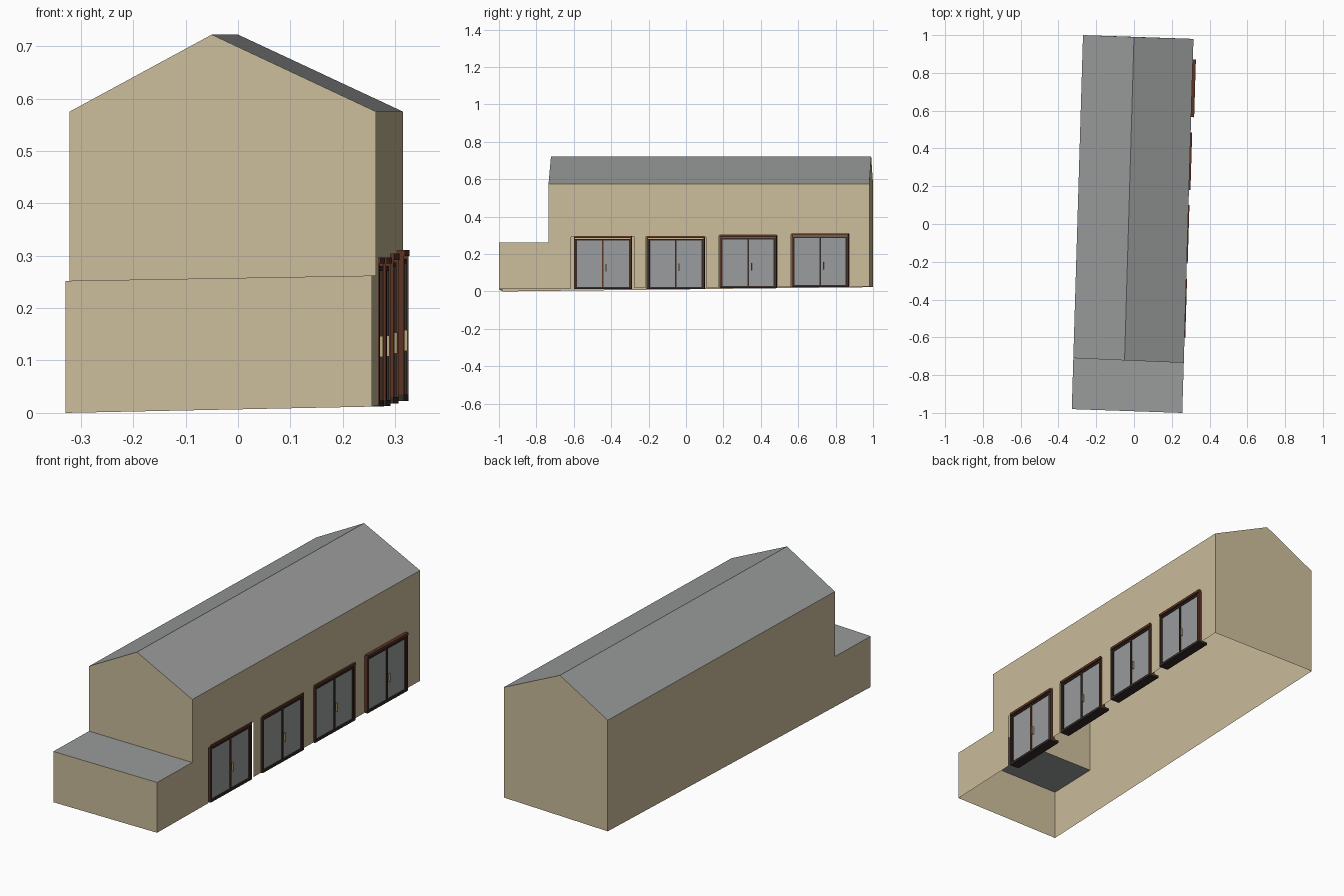
import bpy, bmesh, math
from mathutils import Matrix, Vector

cube = bpy.data.objects.get("Cube")
if cube:
    bpy.data.objects.remove(cube, do_unlink=True)


def material(name, rgb):
    m = bpy.data.materials.new(name)
    m.use_nodes = True
    m.diffuse_color = (*rgb, 1)
    m.node_tree.nodes["Principled BSDF"].inputs["Base Color"].default_value = (*rgb, 1)
    return m


WALL = material("sand wall", (0.60, 0.51, 0.33))
GREY = material("grey roof", (0.32, 0.33, 0.325))
GLASS = material("grey glass", (0.32, 0.33, 0.335))
BROWN = material("red brown trim", (0.11, 0.035, 0.018))
DARK = material("dark frame", (0.035, 0.025, 0.02))
TAN = material("tan handle", (0.52, 0.40, 0.20))

SLOPE = 0.03                      # the building is turned slightly in plan
EAVE, RIDGE = 0.575, 0.722
PORCH_L, PORCH_R = 0.252, 0.262


def right_x(y):
    return 0.2855 + SLOPE * y


def left_x(y):
    return -0.30 + SLOPE * y


def right_ground(y):
    return 0.012 + 0.0075 * (y + 1)


def right(y, z):
    return (right_x(y), y, z)


def left(y, z):
    return (left_x(y), y, z)


# Door positions: start y, end y, bottom z, top z, projection, opening margin
doors = [(-0.60, -0.29, 0.012, 0.297, 0.002, 0.014),
         (-0.21, 0.10, 0.013, 0.297, 0.003, 0.006),
         (0.18, 0.485, 0.018, 0.304, 0.006, 0.004),
         (0.565, 0.87, 0.023, 0.311, 0.014, 0.004)]

# Key corners of the shell
FR, MR, BR = -1.0, -0.735, 0.98    # right side: porch front, main front, back
FL, ML, BL = -0.98, -0.71, 1.0     # left side
ridge_front = (-0.05, -0.722, RIDGE)
ridge_back = (0.0, 0.99, RIDGE)

# Right wall outline, notched for the door openings
right_wall = [right(FR, right_ground(FR))]
for y0, y1, z0, z1, out, gap in doors:
    a, b, top = y0 - gap, y1 + gap, z1 - 0.006
    right_wall += [right(a, right_ground(a)), right(a, top),
                   right(b, top), right(b, right_ground(b))]
right_wall += [right(BR, right_ground(BR)), right(BR, EAVE),
               right(MR, EAVE), right(MR, PORCH_R), right(FR, PORCH_R)]

left_wall = [left(BL, 0.023), left(FL, 0), left(FL, PORCH_L),
             left(ML, PORCH_L), left(ML, EAVE), left(BL, EAVE)]
front_wall = [left(FL, 0), right(FR, right_ground(FR)),
              right(FR, PORCH_R), left(FL, PORCH_L)]
front_gable = [left(ML, PORCH_L), right(MR, PORCH_R), right(MR, EAVE),
               ridge_front, left(ML, EAVE)]
back_gable = [right(BR, right_ground(BR)), left(BL, 0.023), left(BL, EAVE),
              ridge_back, right(BR, EAVE)]
porch_roof = [left(FL, PORCH_L), right(FR, PORCH_R),
              right(MR, PORCH_R), left(ML, PORCH_L)]
roof_right = [ridge_front, right(MR, EAVE), right(BR, EAVE), ridge_back]
roof_left = [left(ML, EAVE), ridge_front, ridge_back, left(BL, EAVE)]


def shell(name, outlines, mat):
    bm = bmesh.new()
    for outline in outlines:
        bm.faces.new([bm.verts.new(p) for p in outline])
    bmesh.ops.remove_doubles(bm, verts=bm.verts, dist=0.0001)
    mesh = bpy.data.meshes.new(name)
    bm.to_mesh(mesh)
    bm.free()
    mesh.materials.append(mat)
    ob = bpy.data.objects.new(name, mesh)
    bpy.context.collection.objects.link(ob)


shell("walls", [right_wall, left_wall, front_wall, front_gable, back_gable], WALL)
shell("main_roof", [roof_right, roof_left], GREY)
shell("porch_roof", [porch_roof], GREY)


def box(name, frame, lo, hi, mat):
    """Box between two corners, given in the frame of a door."""
    lo, hi = Vector(lo), Vector(hi)
    bm = bmesh.new()
    bmesh.ops.create_cube(bm, size=1)
    bm.transform(frame @ Matrix.Translation((lo + hi) / 2)
                 @ Matrix.Diagonal((*(hi - lo), 1)))
    mesh = bpy.data.meshes.new(name)
    bm.to_mesh(mesh)
    bm.free()
    mesh.materials.append(mat)
    bpy.context.collection.objects.link(bpy.data.objects.new(name, mesh))


# Double doors: local x points out of the wall, y runs along it
for i, (y0, y1, z0, z1, out, gap) in enumerate(doors, 1):
    mid, w, h = (y0 + y1) / 2, (y1 - y0) / 2, z1 - z0
    frame = (Matrix.Translation((right_x(mid) + out, mid, z0))
             @ Matrix.Rotation(-math.atan(SLOPE), 4, 'Z'))
    tag = f"door_{i}_"
    box(tag + "sill", frame, (-0.05, -w, 0), (0, w, 0.012), DARK)
    box(tag + "lintel", frame, (-0.025, -w, h - 0.012), (0.002, w, h), BROWN)
    box(tag + "transom", frame, (-0.02, -w + 0.01, h - 0.026),
        (-0.003, w - 0.01, h - 0.017), DARK)
    for side, s in (("front", -1), ("back", 1)):
        outer, inner = sorted((s * w, s * (w - 0.006)))
        box(tag + side + "_jamb", frame, (-0.025, outer, 0),
            (0, inner, h - 0.012), BROWN)
        a, b = sorted((s * (w - 0.006), s * (w - 0.016)))
        box(tag + side + "_stile", frame, (-0.02, a, 0.012),
            (-0.003, b, h - 0.017), DARK)
        a, b = sorted((s * 0.003, s * (w - 0.016)))
        box(tag + side + "_pane", frame, (-0.014, a, 0.012),
            (-0.007, b, h - 0.026), GLASS)
    box(tag + "centre_post", frame, (-0.02, -0.005, 0.012),
        (-0.003, 0.005, h - 0.026), BROWN if i == 1 else DARK)
    box(tag + "handle", frame, (-0.007, 0.014, 0.095), (0.002, 0.019, 0.135), TAN)
